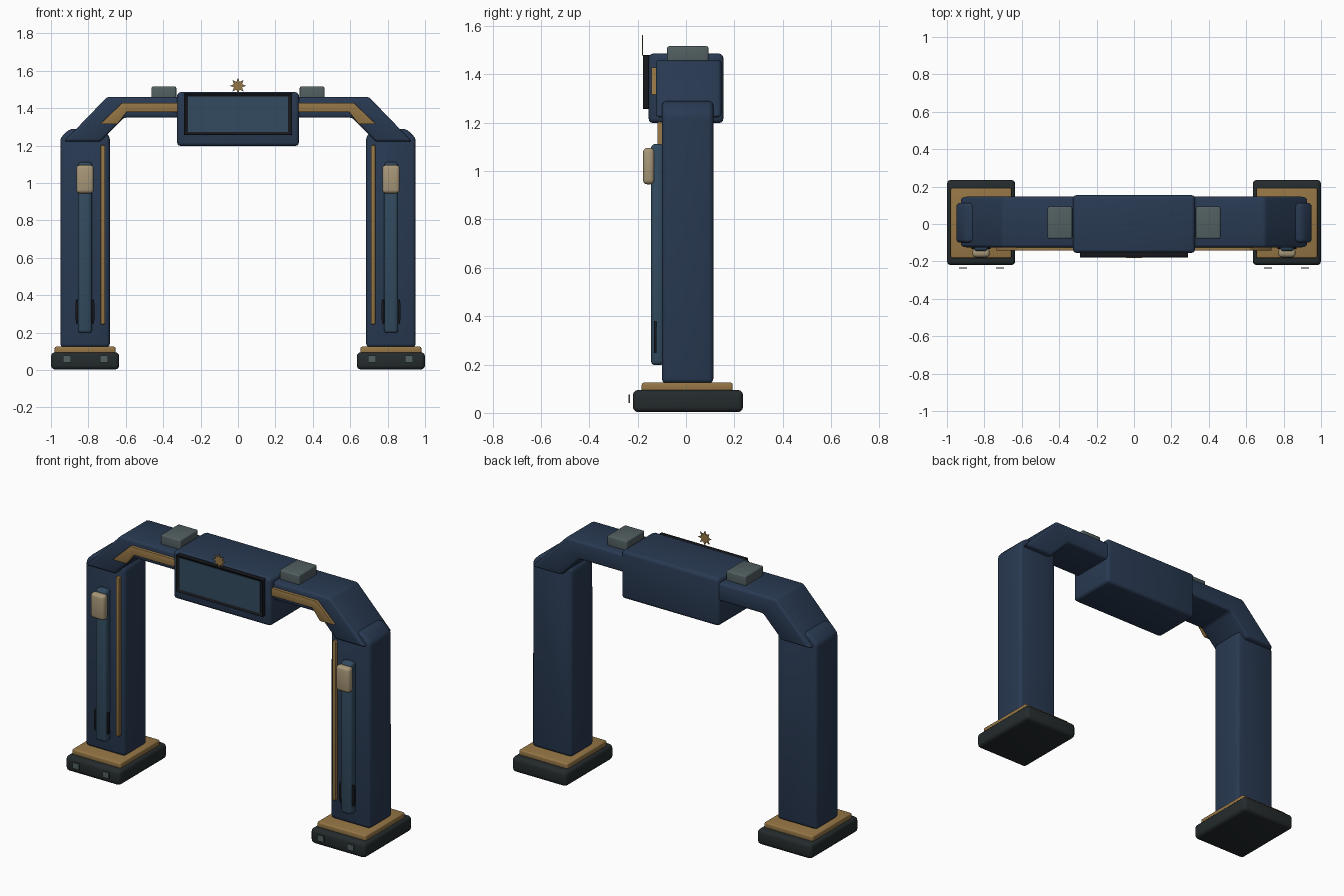
import bpy, bmesh, math

if "Cube" in bpy.data.objects:
    bpy.data.objects.remove(bpy.data.objects["Cube"])


def material(name, rgb):
    m = bpy.data.materials.new(name)
    m.diffuse_color = (*rgb, 1)
    m.use_nodes = True
    m.node_tree.nodes["Principled BSDF"].inputs["Base Color"].default_value = m.diffuse_color
    return m


NAVY = material("navy", (.022, .042, .085))
BLUE = material("slate_blue", (.032, .07, .115))
GOLD = material("gold", (.30, .18, .06))
DARK = material("charcoal", (.018, .024, .026))
BLACK = material("black", (.008, .009, .012))
GREY = material("grey", (.085, .115, .12))
BEIGE = material("beige", (.39, .31, .19))


def prism(name, pts, y0, y1, mat, bevel=0.0, mirror=False, recess=None):
    """Extrude an x-z outline from y0 (front) to y1, round its edges, optionally mirror in x."""
    bm = bmesh.new()
    front = bm.faces.new([bm.verts.new((x, y0, z)) for x, z in pts])
    ext = bmesh.ops.extrude_face_region(bm, geom=[front], use_keep_orig=True)
    bmesh.ops.translate(bm, vec=(0, y1 - y0, 0),
                        verts=[v for v in ext["geom"] if isinstance(v, bmesh.types.BMVert)])
    bmesh.ops.recalc_face_normals(bm, faces=bm.faces)
    if recess:
        face = min(bm.faces, key=lambda f: f.calc_center_median().y)
        bmesh.ops.inset_region(bm, faces=[face], thickness=recess[0])
        bmesh.ops.translate(bm, vec=(0, recess[1], 0), verts=face.verts)
    if bevel:
        edges = [e for e in bm.edges if e.calc_face_angle(0) > math.radians(30)]
        bmesh.ops.bevel(bm, geom=edges, offset=bevel, segments=3, profile=0.5,
                        affect='EDGES', clamp_overlap=True)
    me = bpy.data.meshes.new(name)
    bm.to_mesh(me)
    bm.free()
    me.materials.append(mat)
    ob = bpy.data.objects.new(name, me)
    bpy.context.collection.objects.link(ob)
    bpy.ops.object.select_all(action='DESELECT')
    ob.select_set(True)
    bpy.context.view_layer.objects.active = ob
    bpy.ops.object.shade_smooth_by_angle(angle=math.radians(35))
    if mirror:
        mod = ob.modifiers.new("mirror", 'MIRROR')
        mod.use_mirror_merge = False
    return ob


def box(name, x0, x1, y0, y1, z0, z1, mat, bevel=0.0, mirror=False, recess=None):
    pts = [(x0, z0), (x1, z0), (x1, z1), (x0, z1)]
    return prism(name, pts, y0, y1, mat, bevel, mirror, recess)


# Feet: rubber base, gold plinth and small front markers
box("foot_base", -1.0, -.635, -.22, .236, 0.003, .095, DARK, .022, True)
box("foot_plinth", -.98, -.655, -.183, .193, .085, .125, GOLD, .009, True)
for i, x in enumerate((-.915, -.717)):
    box(f"foot_marker_{i + 1}", x - .021, x + .021, -.238, -.232, .041, .077, GREY, 0, True)

# Legs with chamfered shoulder
prism("leg", [(-.95, .122), (-.685, .122), (-.685, 1.25), (-.735, 1.29), (-.90, 1.29), (-.95, 1.24)],
      -.10, .113, NAVY, .02, True)

# Arch beam
half = [(-.61, 1.35), (-.735, 1.222), (-.93, 1.222), (-.70, 1.46)]
prism("arch_beam", half + [(-x, z) for x, z in reversed(half)], -.125, .146, NAVY, .015)

# Gold trims on beam and legs
prism("beam_trim", [(-.30, 1.428), (-.62, 1.428), (-.738, 1.315), (-.645, 1.315),
                    (-.594, 1.38), (-.30, 1.38)], -.143, -.12, GOLD, .003, True)
box("leg_trim", -.734, -.711, -.118, -.09, .245, 1.203, GOLD, .004, True)

# Leg rail, sliding grip and side clips
box("leg_rail", -.856, -.781, -.145, -.09, .197, 1.112, BLUE, .018, True)
box("rail_grip", -.864, -.772, -.178, -.13, .945, 1.096, BEIGE, .018, True)
for i, d in enumerate((-1, 1)):
    c = -.818
    prism(f"rail_clip_{i + 1}", [(c + d * .036, .25), (c + d * .046, .25), (c + d * .052, .28),
                                 (c + d * .052, .35), (c + d * .046, .378), (c + d * .036, .378)],
          -.133, -.122, BLACK, .002, True)

# Central housing with framed screen
box("screen_housing", -.326, .326, -.155, .155, 1.198, 1.486, NAVY, .02)
box("screen_frame", -.289, .289, -.18, -.145, 1.257, 1.479, BLACK, .004, recess=(.02, .012))
box("screen_panel", -.268, .268, -.173, -.16, 1.273, 1.464, BLUE)

# Roof boxes
box("roof_box", -.462, -.33, -.078, .093, 1.44, 1.516, GREY, .008, True)

# Star ornament
star = []
for i in range(16):
    r = .043 if i % 2 == 0 else .023
    a = math.pi / 2 + i * math.pi / 8
    star.append((r * math.cos(a), 1.52 + r * math.sin(a)))
prism("star_ornament", star, -.182, -.177, GOLD)
